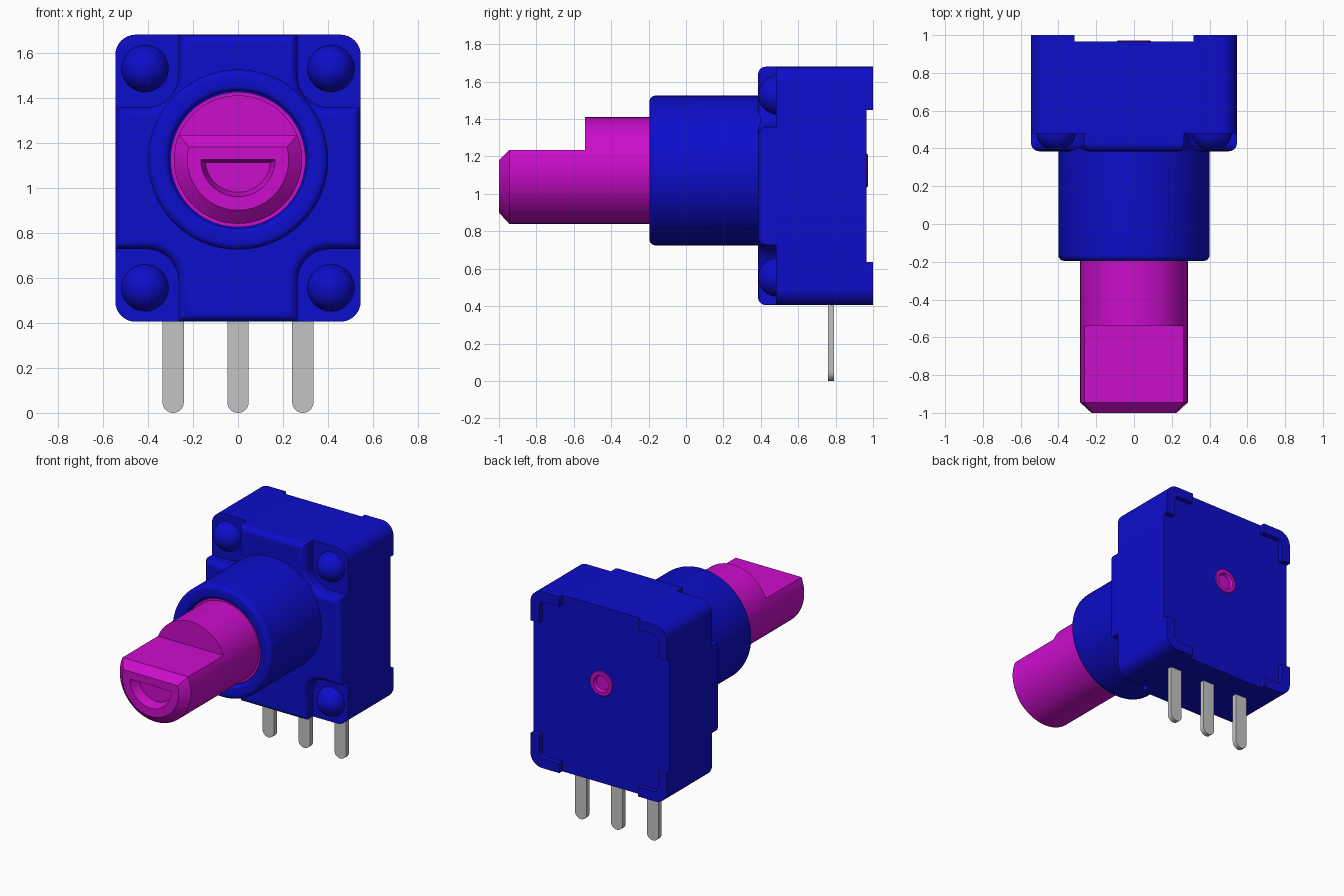
import bpy, bmesh, math

cube = bpy.data.objects.get("Cube")
if cube:
    bpy.data.objects.remove(cube, do_unlink=True)

AXIS = 1.125                      # height of the shaft axis
LEFT, LOW, HIGH = 0.545, 0.405, 1.68


def material(name, r, g, b):
    m = bpy.data.materials.new(name)
    m.use_nodes = True
    m.diffuse_color = (r, g, b, 1)
    m.node_tree.nodes["Principled BSDF"].inputs["Base Color"].default_value = (r, g, b, 1)
    return m


BLUE = material("blue plastic", 0.004, 0.004, 0.60)
MAGENTA = material("magenta plastic", 0.60, 0.004, 0.60)
GREY = material("grey metal", 0.55, 0.55, 0.55)


def finish(name, bm, mat):
    bmesh.ops.recalc_face_normals(bm, faces=bm.faces[:])
    me = bpy.data.meshes.new(name)
    bm.to_mesh(me)
    bm.free()
    me.materials.append(mat)
    ob = bpy.data.objects.new(name, me)
    bpy.context.collection.objects.link(ob)
    smooth(ob)
    return ob


def smooth(ob):
    bpy.ops.object.select_all(action="DESELECT")
    ob.select_set(True)
    bpy.context.view_layer.objects.active = ob
    bpy.ops.object.shade_smooth_by_angle(angle=math.radians(32))


def loft(name, rings, mat, cap_start=True, cap_end=True):
    """Skin a row of closed rings that share one point count."""
    bm = bmesh.new()
    loops = [[bm.verts.new(p) for p in ring] for ring in rings]
    n = len(loops[0])
    for a, b in zip(loops, loops[1:]):
        for i in range(n):
            j = (i + 1) % n
            bm.faces.new((a[i], a[j], b[j], b[i]))
    if cap_start:
        bm.faces.new(loops[0])
    if cap_end:
        bm.faces.new(loops[-1])
    return finish(name, bm, mat)


def arc(cx, cz, r, a0, a1, n=8):
    return [(cx + r * math.cos(math.radians(a0 + (a1 - a0) * i / n)),
             cz + r * math.sin(math.radians(a0 + (a1 - a0) * i / n))) for i in range(n + 1)]


def prism(name, pts, y0, y1, mat):
    return loft(name, [[(x, y, z) for x, z in pts] for y in (y0, y1)], mat)


def lathe(name, profile, mat, cx=0.0, cz=AXIS, seg=64, caps=True):
    """Turn (radius, y) points about an axis along y."""
    rings = [[(cx + r * math.cos(math.tau * i / seg), y, cz + r * math.sin(math.tau * i / seg))
              for i in range(seg)] for r, y in profile]
    return loft(name, rings, mat, caps, caps)


# Main housing: rounded box with a hole in the back for the shaft end
R = 0.09
outline = (arc(LEFT - R, HIGH - R, R, 0, 90) + arc(-LEFT + R, HIGH - R, R, 90, 180)
           + arc(-LEFT + R, LOW + R, R, 180, 270) + arc(LEFT - R, LOW + R, R, 270, 360))
housing = prism("housing", outline, 0.48, 0.965, BLUE)
cutter = lathe("hole_cutter", [(0.085, 0.85), (0.085, 1.1)], BLUE)
cutter.hide_render = True
cut = housing.modifiers.new("hole", "BOOLEAN")
cut.operation, cut.object, cut.solver = "DIFFERENCE", cutter, "EXACT"
bpy.context.view_layer.objects.active = housing
bpy.ops.object.modifier_apply(modifier=cut.name)
bpy.data.objects.remove(cutter, do_unlink=True)
smooth(housing)

# Cross-shaped front plate, leaving a pocket at each corner
PX, PZ, PR = 0.265, 0.325, 0.14    # pocket edges from the centre, inner radius
MID = (LOW + HIGH) / 2
H = (HIGH - LOW) / 2
quarter = [(LEFT, PZ - 0.01)] + arc(PX + PR, PZ + PR - 0.01, PR, 270, 180) + [(PX, H)]
cross = (quarter + [(-x, z) for x, z in reversed(quarter)]
         + [(-x, -z) for x, z in quarter] + [(x, -z) for x, z in reversed(quarter)])
bm = bmesh.new()
front = bm.faces.new([bm.verts.new((x, 0.385, MID + z)) for x, z in cross])
sides = bmesh.ops.extrude_face_region(bm, geom=[front], use_keep_orig=True)["geom"]
for v in sides:
    if isinstance(v, bmesh.types.BMVert):
        v.co.y = 0.485
rim = [e for e in bm.edges if all(v.co.y < 0.4 for v in e.verts)]
bmesh.ops.bevel(bm, geom=rim, offset=0.042, segments=5, profile=0.5, affect="EDGES")
plate = finish("front_plate", bm, BLUE)
plate.modifiers.new("flat_normals", "WEIGHTED_NORMAL").keep_sharp = True

# Rounded studs in the pockets and L-shaped feet on the back
T = 0.07
foot = (arc(LEFT - R, H - R, R, 0, 90) + [(0.315, H), (0.315, H - T)]
        + arc(LEFT - T - 0.04, H - T - 0.04, 0.04, 90, 0, 4)
        + [(LEFT - T, 0.407), (LEFT, 0.407)])
for sx, side in ((1, "left"), (-1, "right")):
    for sz, level in ((1, "upper"), (-1, "lower")):
        dome = [(r, 0.49 - d) for r, d in arc(0, 0, 0.105, 0, 89, 10)]
        lathe(f"{level}_{side}_stud", dome, BLUE, sx * 0.413, MID + sz * 0.487, 40)
        prism(f"{level}_{side}_foot", [(sx * x, MID + sz * z) for x, z in foot], 0.96, 1.0, BLUE)

# Bushing around the shaft, with rounded rims
bushing = ([(0.40, 0.40)] + [(r, y) for r, y in arc(0.37, -0.165, 0.03, 0, -90, 6)]
           + [(r, y) for r, y in arc(0.33, -0.17, 0.025, 270, 180, 5)] + [(0.305, -0.05)])
lathe("bushing", bushing, BLUE, seg=96)

# Round part of the shaft, with a small shoulder inside the bushing
lathe("shaft", [(0.285, -0.54), (0.285, -0.165), (0.30, -0.165), (0.30, 0.0)], MAGENTA, seg=96)


# Flattened shaft tip: chamfered end with a D-shaped socket
def d_ring(r, top, y):
    a = math.degrees(math.asin(top / r))
    return [(x, y, z) for x, z in arc(0, AXIS, r, 180 - a, 360 + a, 56)]


loft("shaft_tip", [d_ring(0.285, 0.11, -0.54), d_ring(0.285, 0.11, -0.945),
                   d_ring(0.225, 0.055, -1.0), d_ring(0.165, 0.0, -1.0),
                   d_ring(0.145, -0.012, -0.93)], MAGENTA, cap_start=False)

# Riveted shaft end on the back
lathe("shaft_end", [(0.09, 0.95), (0.09, 0.968), (0.085, 0.972), (0.06, 0.972),
                    (0.05, 0.945), (0.032, 0.945), (0.02, 0.925)], MAGENTA, seg=48)

# Three flat terminals with rounded ends
W = 0.0475
for x, name in ((-0.288, "right"), (0, "middle"), (0.288, "left")):
    pin = [(x + W, 0.43)] + [(x - W, 0.43)] + arc(x, W, W, 180, 360, 14)
    prism(f"{name}_terminal", pin, 0.758, 0.792, GREY)
